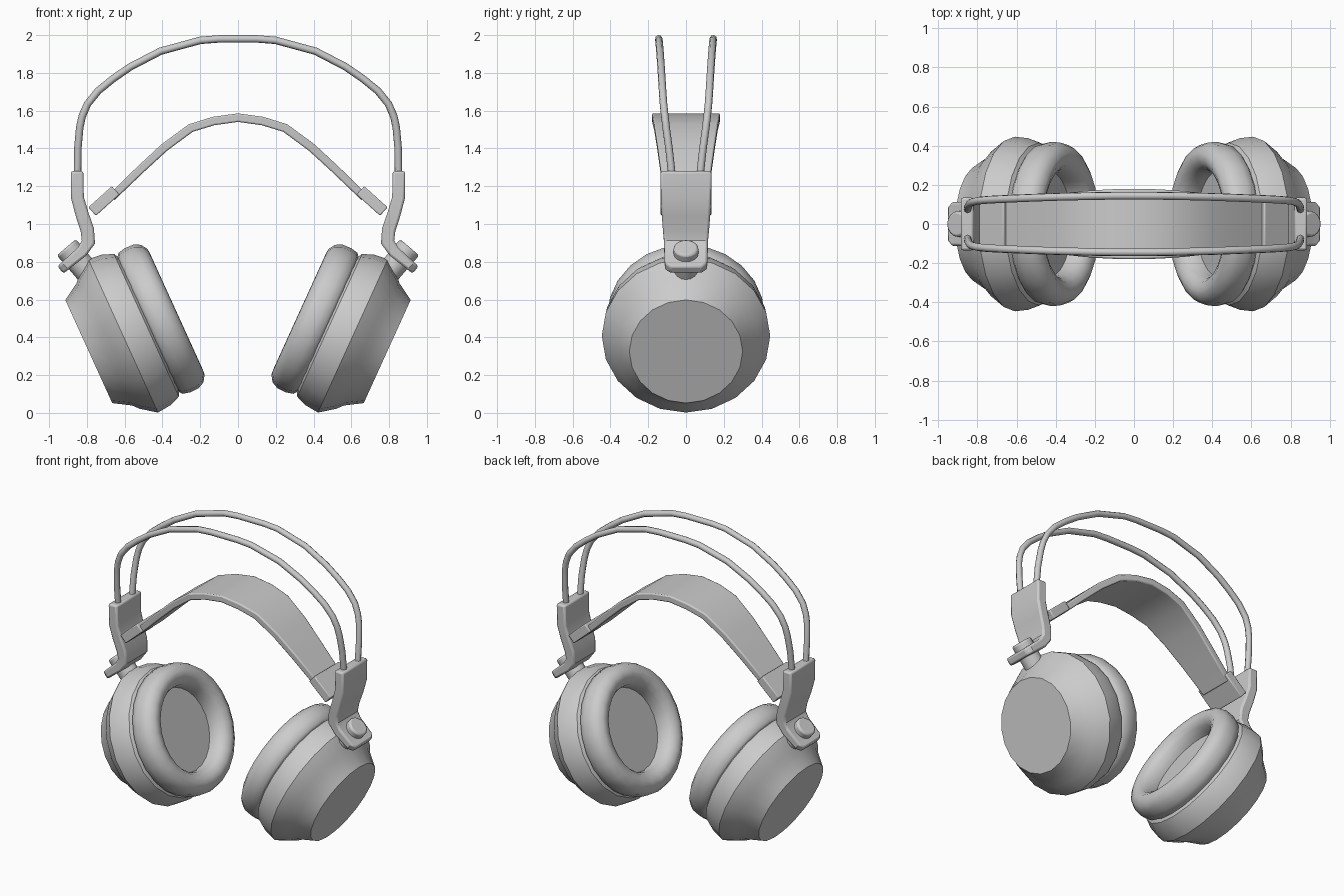
import bpy, bmesh
from math import sin, cos, pi, radians
from mathutils import Vector

if "Cube" in bpy.data.objects:
    bpy.data.objects.remove(bpy.data.objects["Cube"])

Y = Vector((0, 1, 0))


def finish(bm, name, mirror=True, bevel=0, angle=35):
    bmesh.ops.recalc_face_normals(bm, faces=bm.faces[:])
    me = bpy.data.meshes.new(name)
    bm.to_mesh(me)
    bm.free()
    ob = bpy.data.objects.new(name, me)
    bpy.context.collection.objects.link(ob)
    bpy.context.view_layer.objects.active = ob
    bpy.ops.object.select_all(action='DESELECT')
    ob.select_set(True)
    bpy.ops.object.shade_smooth_by_angle(angle=radians(angle))
    if bevel:
        b = ob.modifiers.new("bevel", 'BEVEL')
        b.width, b.segments, b.limit_method = bevel, 2, 'ANGLE'
        b.angle_limit = radians(50)
    if mirror:
        ob.modifiers.new("mirror", 'MIRROR').use_axis = (True, False, False)
    return ob


def lathe(name, centre, axis, profile, n, angle=35, bevel=0):
    """Spin (distance along axis, radius) points; ends are capped flat."""
    bm = bmesh.new()
    c, u = Vector(centre), Vector(axis).normalized()
    v = Y.cross(u)
    rings = [[bm.verts.new(c + u * s + (v * cos(2 * pi * i / n) + Y * sin(2 * pi * i / n)) * r)
              for i in range(n)] for s, r in profile]
    for a, b in zip(rings, rings[1:]):
        for i in range(n):
            j = (i + 1) % n
            bm.faces.new((a[i], a[j], b[j], b[i]))
    bm.faces.new(rings[0])
    bm.faces.new(rings[-1])
    return finish(bm, name, True, bevel, angle)


def strap(name, path, mirror=True, bevel=0.01):
    """Sweep a flat rectangle along (x, z, half width, thickness) points."""
    bm = bmesh.new()
    pts = [Vector((p[0], 0, p[1])) for p in path]
    rings = []
    for i, (x, z, w, t) in enumerate(path):
        d = (pts[min(i + 1, len(pts) - 1)] - pts[max(i - 1, 0)]).normalized()
        nrm = d.cross(Y) * t / 2
        rings.append([bm.verts.new(pts[i] + nrm * a + Y * w * b)
                      for a, b in ((1, 1), (1, -1), (-1, -1), (-1, 1))])
    for a, b in zip(rings, rings[1:]):
        for i in range(4):
            j = (i + 1) % 4
            bm.faces.new((a[i], a[j], b[j], b[i]))
    bm.faces.new(rings[0])
    bm.faces.new(rings[-1])
    return finish(bm, name, mirror, bevel)


# Ear cups: housing and hollow cushion share a tilted axis
CUP, AX = (0.79, 0, 0.325), (0.91, 0, -0.414)
lathe("ear_cup", CUP, AX, [(0, .30), (-.09, .355), (-.12, .388), (-.2, .446), (-.275, .438),
                           (-.335, .415), (-.352, .385), (-.38, .36)], 20)
lathe("ear_cushion", CUP, AX, [(-.34, .385), (-.36, .41), (-.40, .419), (-.45, .417), (-.485, .4),
                               (-.508, .365), (-.51, .335), (-.495, .30), (-.465, .278),
                               (-.42, .268), (-.395, .268)], 24, 50)

# Hinge: through-post and round button on the bracket foot
HINGE, HAX = (0.862, 0, 0.822), (0.65, 0, 0.76)
lathe("hinge_post", HINGE, HAX, [(-.17, .065), (0, .065)], 16)
lathe("hinge_button", HINGE, HAX, [(0, .066), (.072, .066)], 16, bevel=.012)

# Side brackets, bent outward at the foot
strap("bracket", [(.852, 1.28, .135, .066), (.85, 1.14, .133, .068), (.825, 1.05, .128, .07),
                  (.798, .97, .122, .072), (.792, .905, .116, .072), (.825, .855, .115, .062),
                  (.915, .778, .112, .052), (.94, .757, .085, .05)], bevel=.012)

# Inner headband with end clips
half = [(.67, 1.14, .118, .042), (.52, 1.285, .135, .044), (.39, 1.405, .152, .045),
        (.25, 1.508, .168, .045), (.13, 1.545, .177, .045)]
strap("headband", half + [(0, 1.563, .18, .045)] + [(-x, z, w, t) for x, z, w, t in half[::-1]],
      False, .008)
strap("headband_clip", [(.648, 1.178, .135, .06), (.772, 1.066, .135, .06)], bevel=.006)

# Twin wire arches
arch = [(.85, 1.22, .07), (.848, 1.40, .09), (.838, 1.51, .105), (.825, 1.57, .112),
        (.797, 1.635, .119), (.74, 1.705, .124), (.66, 1.77, .128), (.57, 1.832, .132),
        (.41, 1.915, .138), (.2, 1.972, .143), (.1, 1.98, .144)]
for side, name in ((-1, "front_wire"), (1, "back_wire")):
    cu = bpy.data.curves.new(name, 'CURVE')
    cu.dimensions, cu.bevel_depth, cu.bevel_resolution, cu.use_fill_caps = '3D', .02, 2, True
    sp = cu.splines.new('POLY')
    path = arch + [(-x, z, y) for x, z, y in arch[::-1]]
    sp.points.add(len(path) - 1)
    for p, (x, z, y) in zip(sp.points, path):
        p.co = (x, y * side, z, 1)
    sp.use_smooth = True
    ob = bpy.data.objects.new(name, cu)
    bpy.context.collection.objects.link(ob)
    bpy.ops.object.select_all(action='DESELECT')
    bpy.context.view_layer.objects.active = ob
    ob.select_set(True)
    bpy.ops.object.convert(target='MESH')
